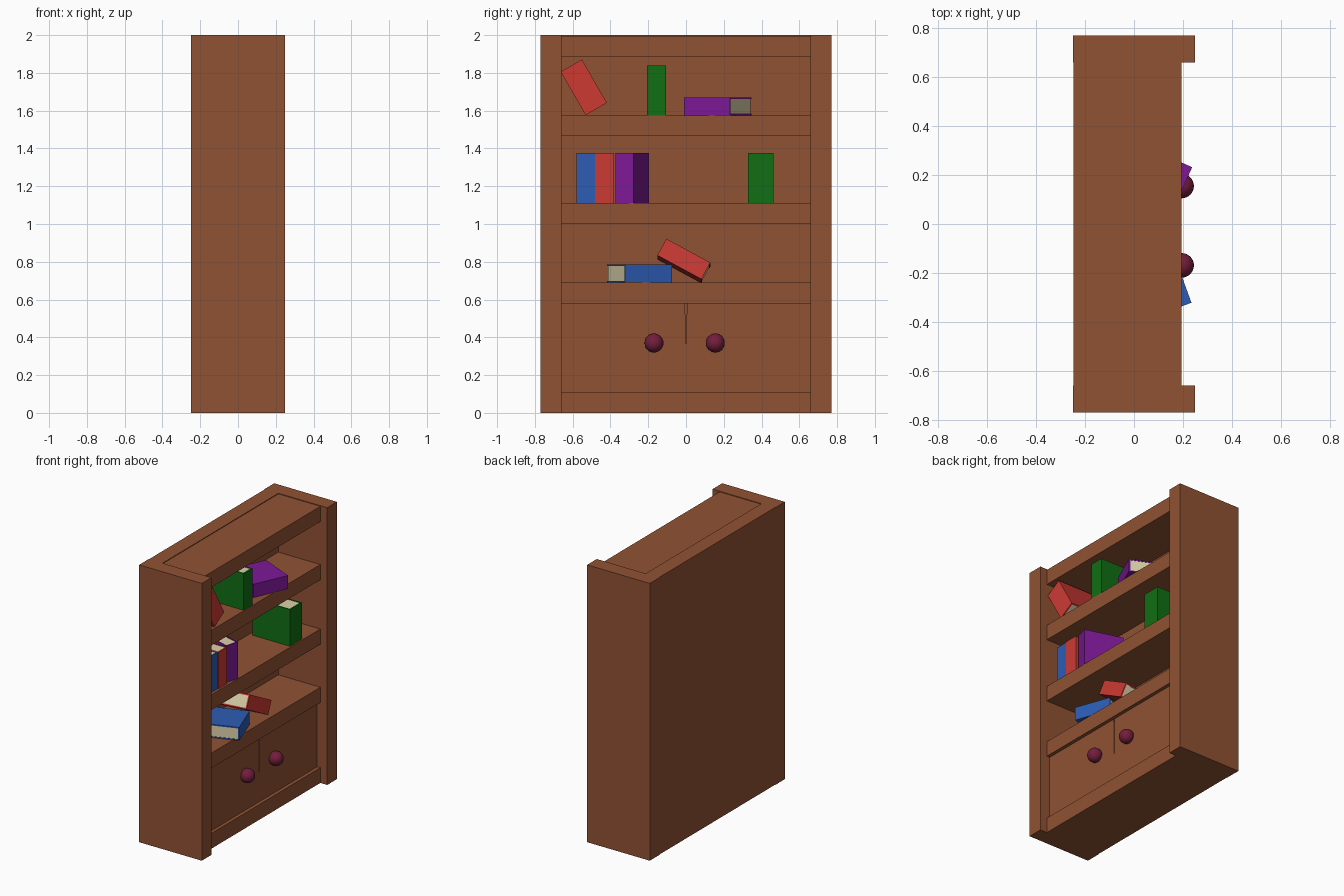
import bpy, bmesh
from math import radians
from mathutils import Matrix

if "Cube" in bpy.data.objects:
    bpy.data.objects.remove(bpy.data.objects["Cube"])


def material(name, rgb):
    m = bpy.data.materials.new(name)
    m.diffuse_color = (*rgb, 1)
    m.use_nodes = True
    m.node_tree.nodes["Principled BSDF"].inputs["Base Color"].default_value = m.diffuse_color
    return m


WOOD = material("wood", (0.28, 0.085, 0.033))
KNOB = material("knob_maroon", (0.17, 0.013, 0.045))
PAGE = material("paper", (0.72, 0.64, 0.40))
RED = material("red_cover", (0.61, 0.042, 0.034))
BLUE = material("blue_cover", (0.026, 0.107, 0.456))
GREEN = material("green_cover", (0.005, 0.156, 0.007))
PURPLE = material("purple_cover", (0.205, 0.01, 0.305))


def make_object(name, bm, *mats):
    bmesh.ops.recalc_face_normals(bm, faces=bm.faces)
    me = bpy.data.meshes.new(name)
    bm.to_mesh(me)
    bm.free()
    for m in mats:
        me.materials.append(m)
    ob = bpy.data.objects.new(name, me)
    bpy.context.collection.objects.link(ob)
    return ob


def add_box(bm, x, y, z, mat=0):
    size = [b - a for a, b in (x, y, z)]
    mid = [(a + b) / 2 for a, b in (x, y, z)]
    r = bmesh.ops.create_cube(bm, size=1, matrix=Matrix.LocRotScale(mid, None, size))
    for f in {f for v in r["verts"] for f in v.link_faces}:
        f.material_index = mat


def add_prism(bm, points, offset):
    face = bm.faces.new([bm.verts.new(p) for p in points])
    r = bmesh.ops.extrude_face_region(bm, geom=[face], use_keep_orig=True)
    verts = [v for v in r["geom"] if isinstance(v, bmesh.types.BMVert)]
    bmesh.ops.translate(bm, verts=verts, vec=offset)


# Case: U-shaped plan with two sides and the slightly recessed back
bm = bmesh.new()
half = [(-0.247, 0.66), (-0.25, 0.66), (-0.25, 0.77), (0.25, 0.77), (0.25, 0.66), (-0.14, 0.66)]
plan = half + [(x, -y) for x, y in reversed(half)]
add_prism(bm, [(x, y, 0) for x, y in plan], (0, 0, 2))
make_object("case", bm, WOOD)

# Shelves, from the base board to the top board
for i, (z0, z1) in enumerate([(0, 0.11), (0.58, 0.69), (1.0, 1.11), (1.465, 1.575), (1.885, 1.995)]):
    bm = bmesh.new()
    add_box(bm, (-0.142, 0.195), (-0.66, 0.66), (z0, z1))
    make_object(f"shelf_{i + 1}", bm, WOOD)

# Cupboard doors with round knobs; the gap narrows downwards
for side, s in (("left", -1), ("right", 1)):
    bm = bmesh.new()
    edge = [(0.66, 0.11), (0.66, 0.58), (0.005, 0.58), (0, 0.29), (0, 0.11)]
    add_prism(bm, [(0.17, s * y, z) for y, z in edge], (-0.07, 0, 0))
    make_object(f"door_{side}", bm, WOOD)
    bm = bmesh.new()
    bmesh.ops.create_uvsphere(bm, u_segments=32, v_segments=16, radius=0.05,
                              matrix=Matrix.Translation((0.195, -0.007 + s * 0.162, 0.37)))
    for f in bm.faces:
        f.smooth = True
    make_object(f"knob_{side}", bm, KNOB)


def book(name, mat, loc, rx=0, ry=0, rz=0, t=0.1, d=0.28, h=0.265):
    """Spine lies at local x = 0, pages run to -x, the foot is at z = 0."""
    bm = bmesh.new()
    c = 0.009
    for y0, y1 in ((-t / 2, c - t / 2), (t / 2 - c, t / 2)):
        add_box(bm, (-d, 0), (y0, y1), (0, h))
    add_box(bm, (-c, 0), (c - t / 2, t / 2 - c), (0, h))
    add_box(bm, (0.006 - d, -c), (c - t / 2, t / 2 - c), (0.003, h - 0.003), 1)
    ob = make_object(name, bm, mat, PAGE)
    rot = [Matrix.Rotation(radians(a), 4, ax) for a, ax in ((rz, "Z"), (ry, "Y"), (rx, "X"))]
    ob.matrix_world = Matrix.Translation(loc) @ rot[0] @ rot[1] @ rot[2]


# Top shelf books
book("red_book_leaning", RED, (0.183, -0.475, 1.609), rx=30, t=0.13)
book("green_book_upright", GREEN, (0.19, -0.157, 1.575))
book("purple_book_lying", PURPLE, (0.13, -0.01, 1.623), rx=-90, rz=-24, t=0.096)

# Middle shelf books
book("blue_book_upright", BLUE, (0.175, -0.531, 1.11))
book("red_book_upright", RED, (0.18, -0.431, 1.11))
book("purple_book_turned", PURPLE, (0.18, -0.325, 1.11), rz=-16.6)
book("green_book_thick", GREEN, (0.185, 0.395, 1.11), t=0.135, d=0.3)

# Lower shelf books
book("blue_book_lying", BLUE, (0.235, -0.322, 0.738), rx=-90, rz=20, t=0.096)
book("red_book_propped", RED, (0.18, 0.105, 0.752), rx=61.5, ry=-4.5)
